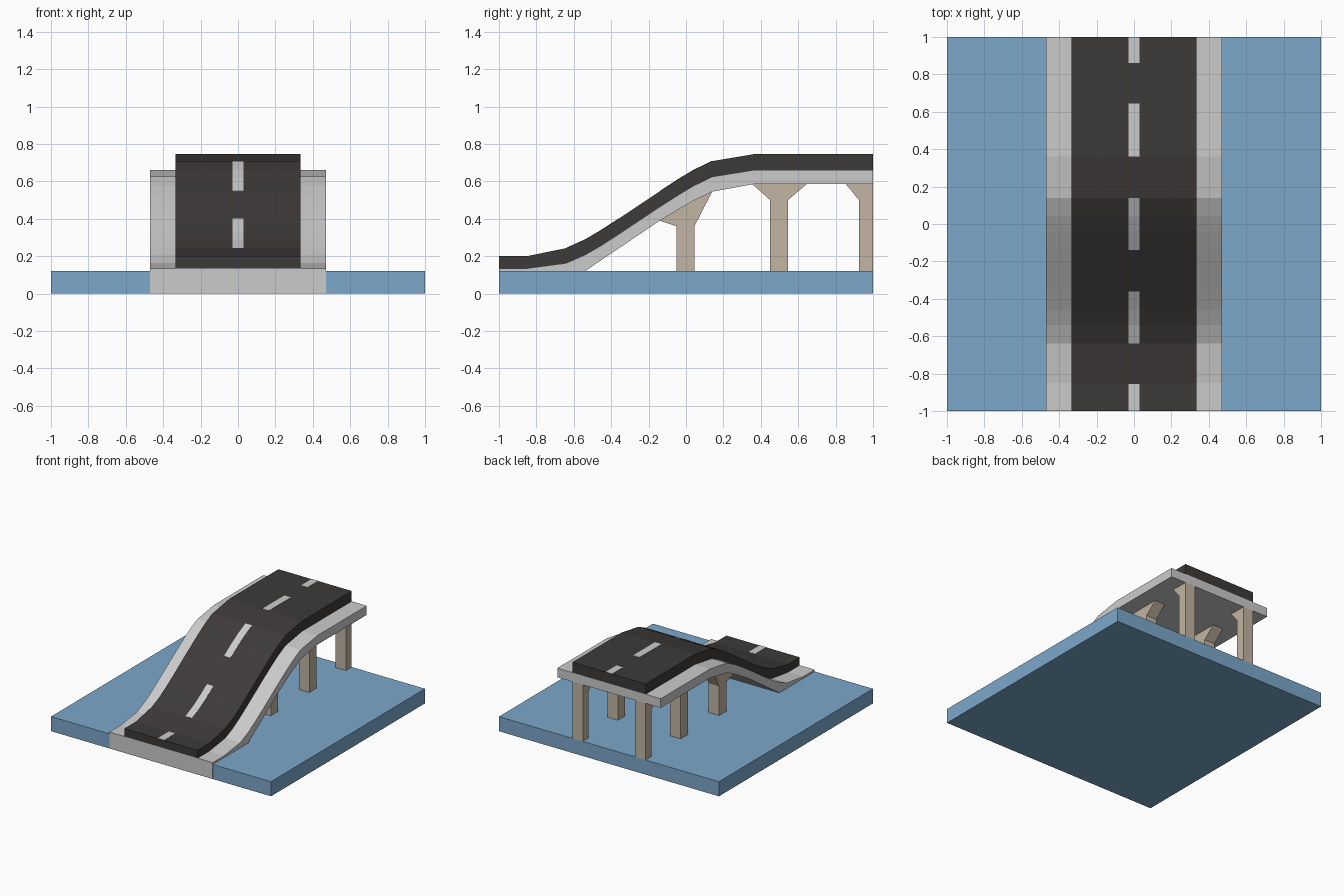
import bpy, bmesh

if "Cube" in bpy.data.objects:
    bpy.data.objects.remove(bpy.data.objects["Cube"])


def material(name, rgb):
    m = bpy.data.materials.new(name)
    m.diffuse_color = (*rgb, 1)
    m.use_nodes = True
    m.node_tree.nodes["Principled BSDF"].inputs["Base Color"].default_value = m.diffuse_color
    return m


def extrude(name, profile, x0, x1, mat=None):
    """Extrude a closed (y, z) profile from x0 to x1."""
    bm = bmesh.new()
    face = bm.faces.new([bm.verts.new((x0, y, z)) for y, z in profile])
    new = bmesh.ops.extrude_face_region(bm, geom=[face])["geom"]
    verts = [v for v in new if isinstance(v, bmesh.types.BMVert)]
    bmesh.ops.translate(bm, verts=verts, vec=(x1 - x0, 0, 0))
    bmesh.ops.recalc_face_normals(bm, faces=bm.faces)
    me = bpy.data.meshes.new(name)
    bm.to_mesh(me)
    bm.free()
    ob = bpy.data.objects.new(name, me)
    bpy.context.collection.objects.link(ob)
    if mat:
        me.materials.append(mat)
    return ob


water_mat = material("water_blue", (0.2, 0.39, 0.59))
asphalt_mat = material("asphalt", (0.047, 0.042, 0.041))
pillar_mat = material("sandstone", (0.54, 0.46, 0.36))

# Side curves of the ramp: road surface, deck surface, deck underside
ys = [-1, -0.85, -0.64, -0.54, -0.46, -0.36, -0.14, -0.04, 0.04, 0.14, 0.36, 1]
road_z = [0.2, 0.2, 0.243, 0.288, 0.335, 0.4, 0.547, 0.612, 0.66, 0.708, 0.745, 0.745]
deck_z = [0.135, 0.135, 0.163, 0.207, 0.253, 0.317, 0.464, 0.528, 0.576, 0.625, 0.66, 0.66]
road_top = list(zip(ys, road_z))
deck_top = list(zip(ys, deck_z))
deck_under = [(-1, 0.001), (-0.72, 0.001), (-0.54, 0.12), (-0.14, 0.39), (-0.04, 0.45),
              (0.04, 0.496), (0.14, 0.545), (0.36, 0.585), (1, 0.585)]

# Water slab, set back a hair so the deck end shows on the front face
extrude("water", [(-0.999, 0), (1, 0), (1, 0.12), (-0.999, 0.12)], -1, 1, water_mat)

# Concrete deck and road
extrude("deck", deck_top + deck_under[::-1], -0.47, 0.47)
extrude("road", road_top + deck_top[::-1], -0.333, 0.333, asphalt_mat)


def road_height(y):
    for (y0, z0), (y1, z1) in zip(road_top, road_top[1:]):
        if y0 <= y <= y1:
            return z0 + (z1 - z0) * (y - y0) / (y1 - y0)


# Centre line dashes following the road surface
dashes = [(-1, -0.855), (-0.64, -0.36), (-0.14, 0.14), (0.36, 0.645), (0.86, 1)]
for i, (a, b) in enumerate(dashes):
    stops = [a] + [y for y in ys if a < y < b] + [b]
    upper = [(y, road_height(y) + 0.002) for y in stops]
    lower = [(y, z - 0.004) for y, z in upper]
    extrude(f"lane_dash_{i + 1}", upper + lower[::-1], -0.03, 0.03)

# Pillars with flared heads, in mirrored pairs
pillars = {
    "ramp_pillar": [(-0.05, 0.12), (0.045, 0.12), (0.045, 0.36), (0.14, 0.545),
                    (0.04, 0.496), (-0.04, 0.45), (-0.14, 0.39), (-0.05, 0.36)],
    "middle_pillar": [(0.45, 0.12), (0.545, 0.12), (0.545, 0.5), (0.645, 0.585),
                      (0.355, 0.585), (0.45, 0.5)],
    "end_pillar": [(0.925, 0.12), (1, 0.12), (1, 0.585), (0.855, 0.585), (0.925, 0.5)],
}
for name, profile in pillars.items():
    for side, label in ((-1, "left"), (1, "right")):
        extrude(f"{name}_{label}", profile, side * 0.238, side * 0.333, pillar_mat)
